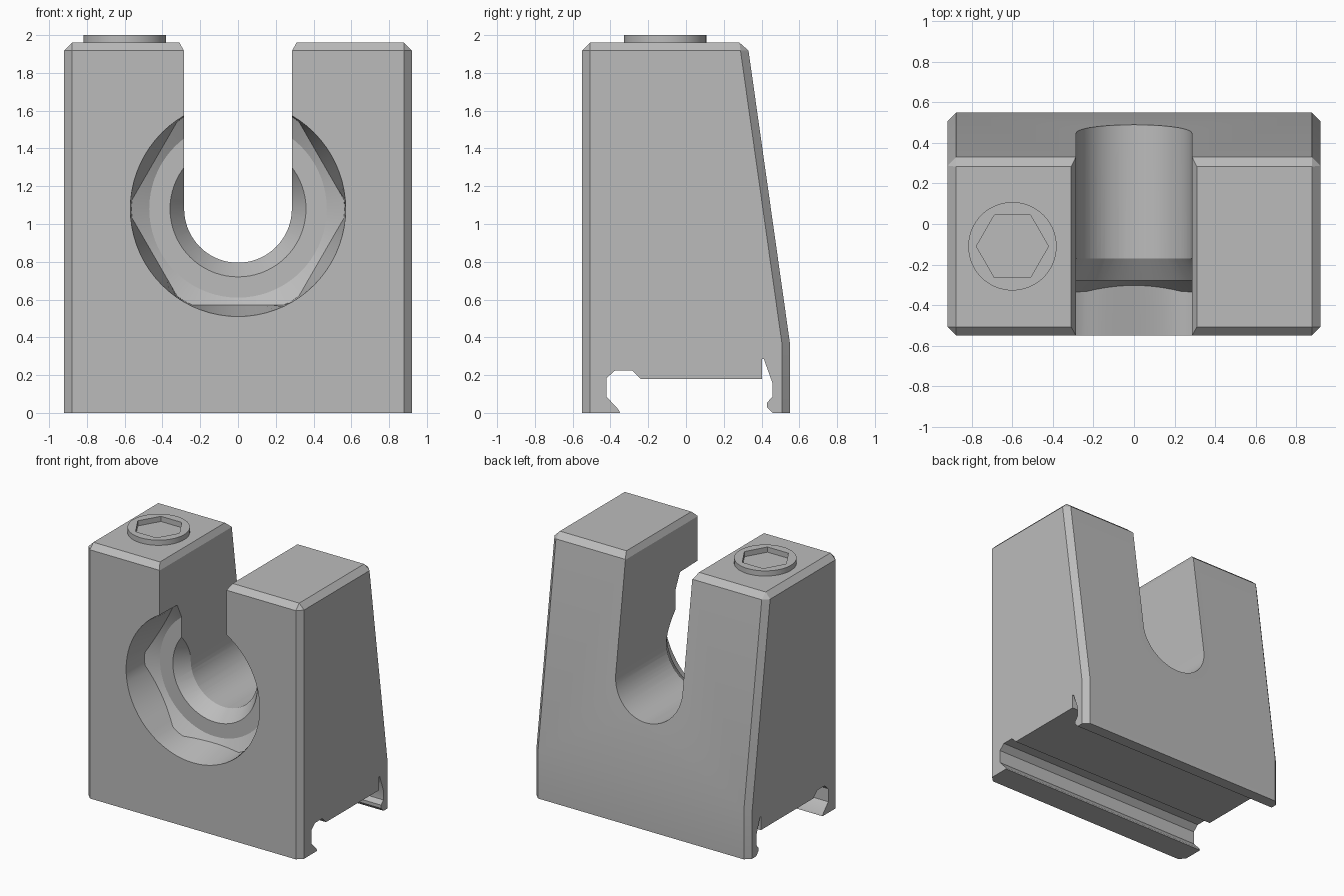
import bpy
import bmesh
from math import sin, cos, pi, sqrt

cube = bpy.data.objects.get("Cube")
if cube:
    bpy.data.objects.remove(cube, do_unlink=True)

grey = bpy.data.materials.new("plain grey")
grey.use_nodes = True
grey.diffuse_color = (0.5, 0.5, 0.5, 1)
grey.node_tree.nodes["Principled BSDF"].inputs["Base Color"].default_value = (0.5, 0.5, 0.5, 1)

SEG = 72
AXIS_Z = 1.08      # height of the bore axis
BORE = 0.285       # slot half width


def finish(name, bm):
    """Turn a bmesh into a grey object with outward normals."""
    bmesh.ops.recalc_face_normals(bm, faces=bm.faces)
    mesh = bpy.data.meshes.new(name)
    bm.to_mesh(mesh)
    bm.free()
    mesh.materials.append(grey)
    obj = bpy.data.objects.new(name, mesh)
    bpy.context.collection.objects.link(obj)
    return obj


def extrude(points, direction):
    """Closed prism: a polygon swept along a vector."""
    bm = bmesh.new()
    face = bm.faces.new([bm.verts.new(p) for p in points])
    out = bmesh.ops.extrude_face_region(bm, geom=[face])
    moved = [v for v in out["geom"] if isinstance(v, bmesh.types.BMVert)]
    bmesh.ops.translate(bm, verts=moved, vec=direction)
    return bm


def loft(rings, closed=False):
    """Skin between rings; cap the ends, or join last ring to first."""
    bm = bmesh.new()
    loops = [[bm.verts.new(p) for p in ring] for ring in rings]
    n = len(loops[0])
    pairs = list(zip(loops, loops[1:]))
    if closed:
        pairs.append((loops[-1], loops[0]))
    else:
        bm.faces.new(loops[0])
        bm.faces.new(loops[-1])
    for a, b in pairs:
        for i in range(n):
            j = (i + 1) % n
            bm.faces.new((a[i], a[j], b[j], b[i]))
    return bm


def activate(obj):
    bpy.ops.object.select_all(action="DESELECT")
    obj.select_set(True)
    bpy.context.view_layer.objects.active = obj


def cut(obj, cutter):
    """Subtract the cutter and remove it."""
    cutter.hide_render = True
    mod = obj.modifiers.new("cut", "BOOLEAN")
    mod.operation = "DIFFERENCE"
    mod.solver = "EXACT"
    mod.object = cutter
    activate(obj)
    bpy.ops.object.modifier_apply(modifier=mod.name)
    bpy.data.objects.remove(cutter, do_unlink=True)


def smooth(obj):
    activate(obj)
    bpy.ops.object.shade_smooth_by_angle(angle=pi / 7)


# Block with sloping back, chamfered on all but the lower edges
side = [(-0.55, 0), (0.55, 0), (0.55, 0.37), (0.325, 1.96), (-0.55, 1.96)]
bm = extrude([(-0.92, y, z) for y, z in side], (1.84, 0, 0))
chamfered = []
for e in bm.edges:
    a, b = (v.co for v in e.verts)
    on_base = a.z < 0.01 and b.z < 0.01
    bend = abs(a.z - 0.37) < 0.01 and abs(b.z - 0.37) < 0.01
    if not (on_base or bend):
        chamfered.append(e)
bmesh.ops.bevel(bm, geom=chamfered, offset=0.042, segments=1, profile=0.5, affect="EDGES")
body = finish("clamp_body", bm)

# Rail groove under the block
rail = [(-0.34, -0.05), (-0.35, 0), (-0.355, 0.015), (-0.42, 0.085), (-0.42, 0.185),
        (-0.375, 0.225), (-0.285, 0.225), (-0.24, 0.18), (0.402, 0.18), (0.402, 0.285),
        (0.412, 0.285), (0.457, 0.16), (0.457, 0.085), (0.43, 0.055), (0.43, 0.03),
        (0.46, 0), (0.46, -0.05)]
cut(body, finish("rail_cutter", extrude([(-1.1, y, z) for y, z in rail], (2.2, 0, 0))))

# U-shaped slot, flared at the top
half = SEG // 2
arc = [(BORE * cos(pi + pi * i / half), AXIS_Z + BORE * sin(pi + pi * i / half))
       for i in range(half + 1)]
flare = [(BORE, 1.915), (0.31, 1.96), (0.31, 2.1)]
slot = arc + flare + [(-x, z) for x, z in reversed(flare)]
cut(body, finish("slot_cutter", extrude([(x, -0.8, z) for x, z in slot], (0, 1.6, 0))))


# Nut pocket: round mouth narrowing to a hexagon, conical seat, tapered bore
def ring(radius, depth):
    points = []
    for i in range(SEG):
        t = 2 * pi * i / SEG
        r = radius(t)
        points.append((r * cos(t), depth(r), AXIS_Z + r * sin(t)))
    return points


def hexagon(t):
    within = (t % (pi / 3)) - pi / 6
    return min(0.565, 0.51 / cos(within))


def circle(r, y):
    return ring(lambda t: r, lambda _: y)


pocket = [circle(0.57, -0.7), circle(0.57, -0.55),
          ring(hexagon, lambda r: -0.28 - (r - 0.47) / sqrt(3)),
          circle(0.47, -0.28), circle(0.36, -0.28), circle(0.265, -0.14)]
cut(body, finish("pocket_cutter", loft(pocket)))
smooth(body)


# Round screw head with a hexagonal socket
def flat_ring(r, z, sides=SEG):
    """Points around the screw axis, on a circle or a hexagon."""
    points = []
    for i in range(SEG):
        t = 2 * pi * i / SEG
        step = 2 * pi / sides
        s = r * cos(step / 2) / cos(t % step - step / 2)
        points.append((-0.6 + s * cos(t), -0.11 + s * sin(t), z))
    return points


head = finish("screw_head_ring", loft(
    [flat_ring(0.218, 1.955), flat_ring(0.218, 2.0),
     flat_ring(0.178, 2.0, 6), flat_ring(0.178, 1.955, 6)], closed=True))
smooth(head)
